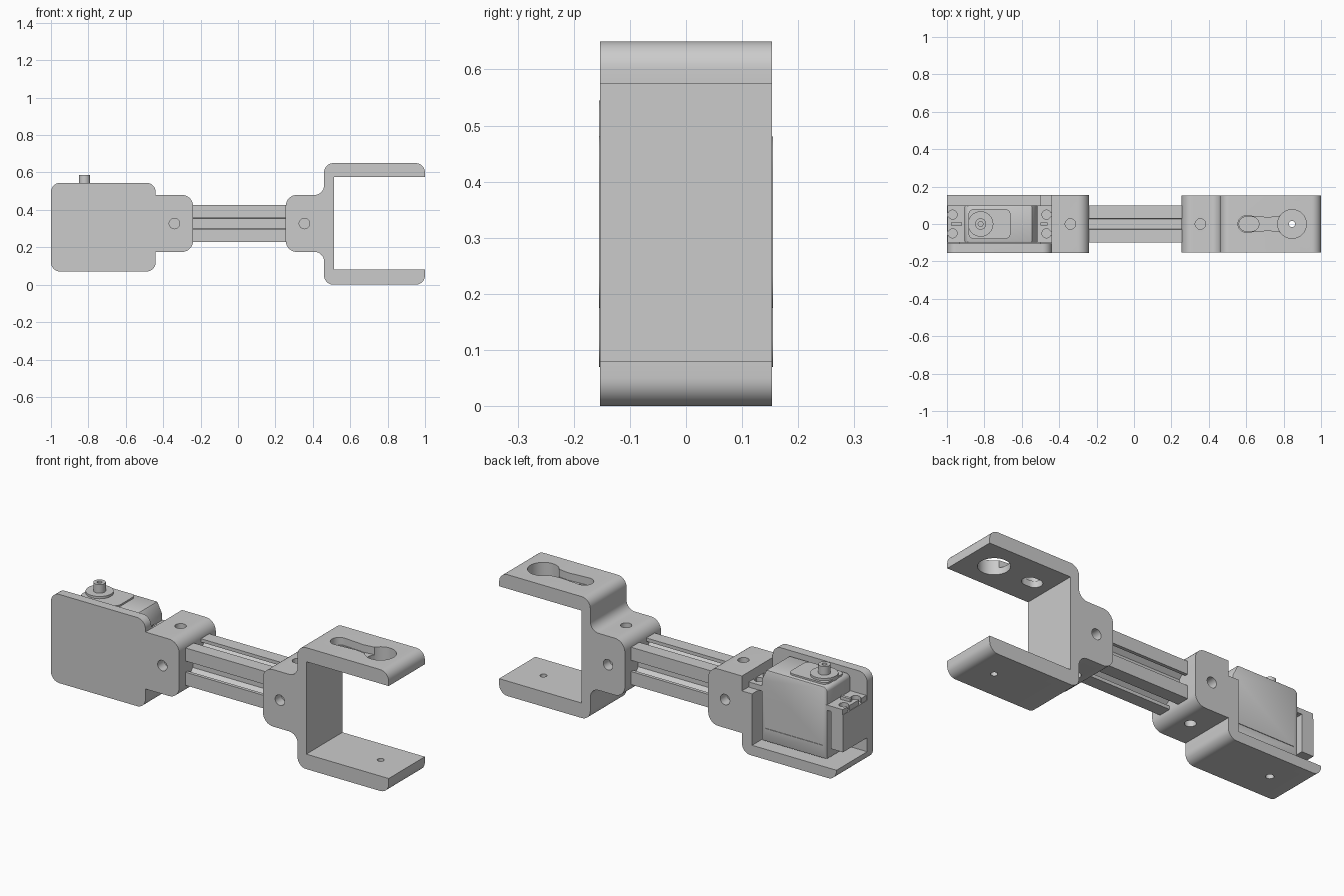
import bpy, bmesh, math
from mathutils import Vector

cube = bpy.data.objects.get("Cube")
if cube:
    bpy.data.objects.remove(cube, do_unlink=True)

grey = bpy.data.materials.new("light_grey")
grey.use_nodes = True
grey.diffuse_color = (0.6, 0.6, 0.6, 1)
grey.node_tree.nodes["Principled BSDF"].inputs["Base Color"].default_value = (0.6, 0.6, 0.6, 1)

AXES = {"x": lambda u, v, w: (w, u, v),
        "y": lambda u, v, w: (u, w, v),
        "z": lambda u, v, w: (u, v, w)}


def rounded(corners, steps=8):
    """Outline from (u, v, radius) right-angle corners, convex or concave."""
    out = []
    for i, (u, v, r) in enumerate(corners):
        p = Vector((u, v))
        if r == 0:
            out.append(p)
            continue
        a = (Vector(corners[i - 1][:2]) - p).normalized() * r
        b = (Vector(corners[(i + 1) % len(corners)][:2]) - p).normalized() * r
        for k in range(steps + 1):
            t = math.pi / 2 * k / steps
            out.append(p + a + b - b * math.cos(t) - a * math.sin(t))
    return out


def prism(name, outline, axis, low, high):
    """Extrude a 2D outline along one axis."""
    bm = bmesh.new()
    place = AXES[axis]
    face = bm.faces.new([bm.verts.new(place(p[0], p[1], low)) for p in outline])
    top = bmesh.ops.extrude_face_region(bm, geom=[face])["geom"]
    shift = Vector(place(0, 0, high - low))
    bmesh.ops.translate(bm, vec=shift, verts=[g for g in top if isinstance(g, bmesh.types.BMVert)])
    bmesh.ops.recalc_face_normals(bm, faces=bm.faces)
    mesh = bpy.data.meshes.new(name)
    bm.to_mesh(mesh)
    bm.free()
    mesh.materials.append(grey)
    ob = bpy.data.objects.new(name, mesh)
    bpy.context.collection.objects.link(ob)
    return ob


def box(name, x, y, z):
    return prism(name, [(x[0], y[0]), (x[1], y[0]), (x[1], y[1]), (x[0], y[1])], "z", *z)


def rod(name, u, v, r, axis, low, high, n=32):
    ring = [(u + r * math.cos(k * math.tau / n), v + r * math.sin(k * math.tau / n)) for k in range(n)]
    return prism(name, ring, axis, low, high)


def activate(ob):
    bpy.ops.object.select_all(action="DESELECT")
    ob.select_set(True)
    bpy.context.view_layer.objects.active = ob


def cut(ob, *cutters):
    activate(ob)
    for c in cutters:
        mod = ob.modifiers.new("cut", "BOOLEAN")
        mod.operation = "DIFFERENCE"
        mod.solver = "EXACT"
        mod.object = c
        bpy.ops.object.modifier_apply(modifier=mod.name)
        bpy.data.objects.remove(c, do_unlink=True)


W = 0.155      # half width of the brackets
MID = 0.327    # height of the rail axis
parts = []


def screw_holes(ob, x):
    """Blind screw holes on the four sides of a rail socket."""
    for s in (-1, 1):
        y0, y1 = sorted((s * 0.1, s * 0.2))
        cut(ob, rod("cutter", x, MID, 0.028, "y", y0, y1),
            rod("cutter", x, 0, 0.028, "z", MID + y0, MID + y1))


# Servo bracket: plate, shelf, end wall and rail socket in one outline
bracket = prism("servo_bracket", rounded([
    (-1, 0.07, 0.05), (-0.44, 0.07, 0.05), (-0.44, 0.175, 0), (-0.24, 0.175, 0.06),
    (-0.24, 0.48, 0.06), (-0.44, 0.48, 0), (-0.44, 0.545, 0.05), (-1, 0.545, 0.05)]), "y", -W, W)
cut(bracket,
    box("cutter", (-1.1, -0.5), (-0.105, 0.3), (0.125, 0.8)),
    box("cutter", (-0.6, -0.44), (-0.105, 0.3), (0.4, 0.8)),
    rod("cutter", -0.82, 0, 0.02, "z", 0, 0.2))
screw_holes(bracket, -0.34)
post = box("servo_post", (-1, -0.93), (-0.11, 0.1), (0.2, 0.4))

# Fork bracket with two arms and rail socket
fork = prism("fork_bracket", rounded([
    (1, 0, 0.05), (1, 0.08, 0), (0.512, 0.08, 0), (0.512, 0.575, 0), (1, 0.575, 0),
    (1, 0.65, 0.05), (0.46, 0.65, 0.05), (0.46, 0.48, 0.05), (0.255, 0.48, 0.06),
    (0.255, 0.175, 0.06), (0.46, 0.175, 0.05), (0.46, 0, 0.05)]), "y", -W + 0.002, W - 0.002)
screw_holes(fork, 0.355)

# Horn pocket and openings in the upper arm, pivot hole in the lower one
cut(fork,
    prism("cutter", [(0.6, -0.044), (0.72, -0.034), (0.845, -0.05),
                     (0.845, 0.05), (0.72, 0.034), (0.6, 0.044)], "z", 0.61, 0.7),
    rod("cutter", 0.6, 0, 0.044, "z", 0.61, 0.7),
    rod("cutter", 0.845, 0, 0.077, "z", 0.5, 0.7),
    prism("cutter", rounded([(0.562, -0.038, 0.0379), (0.668, -0.038, 0.0379),
                             (0.668, 0.038, 0.0379), (0.562, 0.038, 0.0379)]), "z", 0.5, 0.7),
    rod("cutter", 0.845, 0, 0.017, "z", -0.1, 0.2))

# Slotted rail: one side of the section, turned four times
side = [(0.1, -0.1), (0.1, -0.03), (0.082, -0.03), (0.082, -0.055), (0.068, -0.055), (0.04, -0.027)]
side += [(u, -v) for u, v in reversed(side[1:])]
section = []
for k in range(4):
    c, s = round(math.cos(k * math.pi / 2)), round(math.sin(k * math.pi / 2))
    section += [(u * c - v * s, u * s + v * c + MID) for u, v in side]
rail = prism("slotted_rail", section, "x", -0.4, 0.42)

# Servo body with sloped upper end, seam line and gear cover
body = prism("servo_body", [(-0.905, 0.135), (-0.515, 0.135), (-0.515, 0.46), (-0.545, 0.52),
                            (-0.89, 0.52), (-0.905, 0.505)], "y", -0.1, 0.1)
bevel = body.modifiers.new("soft_edges", "BEVEL")
bevel.width = 0.008
bevel.segments = 2
activate(body)
bpy.ops.object.modifier_apply(modifier=bevel.name)
cut(body, box("cutter", (-0.88, -0.54), (0.097, 0.2), (0.205, 0.21)))
cover = prism("gear_cover", rounded([
    (-0.885, -0.08, 0.03), (-0.66, -0.08, 0.03), (-0.66, 0.08, 0.03), (-0.885, 0.08, 0.03)]),
    "z", 0.51, 0.529)
boss = rod("shaft_boss", -0.82, 0, 0.068, "z", 0.51, 0.541)
shaft = rod("output_shaft", -0.82, 0, 0.03, "z", 0.53, 0.587)
cut(shaft, rod("cutter", -0.82, 0, 0.013, "z", 0.56, 0.7))
parts += [bracket, post, fork, rail, body, cover, boss, shaft]

# Mounting ears with open screw slots and a stiffening rib
for label, x0, x1, hole, edge in (("outer", -0.998, -0.9, -0.97, -1.1),
                                  ("inner", -0.52, -0.442, -0.468, -0.4)):
    ear = box(label + "_servo_ear", (x0, x1), (-0.1, 0.1), (0.4, 0.428))
    for y in (-0.05, 0.05):
        cut(ear, rod("cutter", hole, y, 0.024, "z", 0.3, 0.5),
            box("cutter", sorted((hole, edge)), (y - 0.01, y + 0.01), (0.3, 0.5)))
    rib = box(label + "_ear_rib", (x0 + 0.02, x1 - 0.02), (-0.008, 0.008), (0.42, 0.445))
    parts += [ear, rib]

for ob in parts:
    activate(ob)
    bpy.ops.object.shade_smooth_by_angle(angle=math.radians(30))
